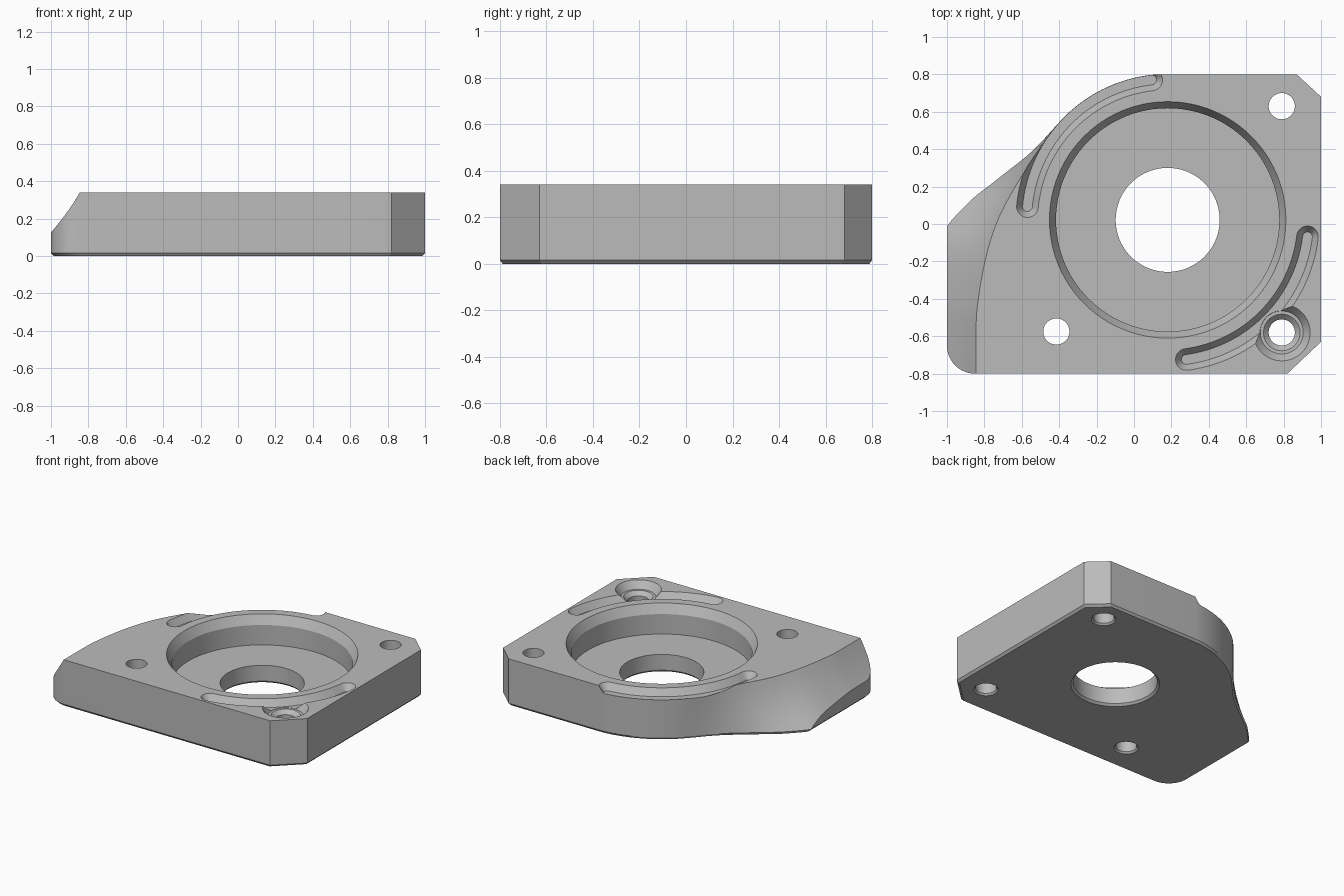
import bpy, bmesh
from math import sin, cos, pi, radians
from mathutils import Vector

cube = bpy.data.objects.get("Cube")
if cube:
    bpy.data.objects.remove(cube, do_unlink=True)

HEIGHT = 0.34
CENTRE = (0.18, 0.022)

grey = bpy.data.materials.new("machined_grey")
grey.use_nodes = True
grey.diffuse_color = (0.5, 0.5, 0.5, 1)
grey.node_tree.nodes["Principled BSDF"].inputs["Base Color"].default_value = grey.diffuse_color


def arc(c, r, a, b, n):
    """Points on an arc, angles in degrees."""
    angles = [radians(a + (b - a) * i / n) for i in range(n + 1)]
    return [(c[0] + r * cos(t), c[1] + r * sin(t)) for t in angles]


def scaled(points, s):
    return [(x * s, y * s) for x, y in points]


def loft(name, layers):
    """Closed solid through outlines given as (points, z)."""
    bm = bmesh.new()
    rings = [[bm.verts.new((x, y, z)) for x, y in pts] for pts, z in layers]
    n = len(rings[0])
    for low, high in zip(rings, rings[1:]):
        for i in range(n):
            j = (i + 1) % n
            bm.faces.new((low[i], low[j], high[j], high[i]))
    bm.faces.new(rings[0][::-1])
    bm.faces.new(rings[-1])
    bmesh.ops.recalc_face_normals(bm, faces=bm.faces)
    mesh = bpy.data.meshes.new(name)
    bm.to_mesh(mesh)
    bm.free()
    mesh.materials.append(grey)
    obj = bpy.data.objects.new(name, mesh)
    bpy.context.collection.objects.link(obj)
    return obj


def lathe(name, c, profile, n=64):
    return loft(name, [(arc(c, r, 0, 360, n)[:-1], z) for r, z in profile])


def spline(ctrl, steps=6):
    """Smooth curve through the control points."""
    p = [Vector(q) for q in ctrl]
    p = [p[0]] + p + [p[-1]]
    out = []
    for a, b, c, d in zip(p, p[1:], p[2:], p[3:]):
        for k in range(steps):
            t = k / steps
            out.append((2 * b + (c - a) * t + (2 * a - 5 * b + 4 * c - d) * t ** 2
                        + (3 * b - a - 3 * c + d) * t ** 3) / 2)
    return out + [p[-1]]


def combine(body, tool, operation):
    mod = body.modifiers.new("cut", 'BOOLEAN')
    mod.object = tool
    mod.operation = operation
    mod.solver = 'EXACT'
    bpy.context.view_layer.objects.active = body
    bpy.ops.object.modifier_apply(modifier=mod.name)
    bpy.data.objects.remove(tool, do_unlink=True)


# Plate blank: rounded corner, three straight sides, two clipped corners
outline = arc((-0.85, -0.65), 0.15, 180, 270, 16) + [
    (0.82, -0.8), (1, -0.63), (1, 0.68), (0.87, 0.8), (-1, 0.8)]
plate = loft("mounting_plate", [(scaled(outline, 0.985), 0),
                                (outline, 0.016), (outline, HEIGHT)])

# Round back-left shoulder flowing into the sloping scoop
shoulder = arc(CENTRE, 0.78, 138.4, 90, 7)
top_edge = spline([(-0.845, -1), (-0.845, -0.6), (-0.835, -0.42), (-0.79, -0.17),
                   (-0.72, 0.04), (-0.61, 0.24), (-0.5, 0.405)] + shoulder)
low_edge = spline([(-1.12, -1), (-1.12, -0.6), (-1.11, -0.36), (-1.06, -0.08),
                   (-0.905, 0.11), (-0.74, 0.238), (-0.55, 0.386)] + shoulder)
beyond = [(0.25, 1.1), (1.3, 1.1), (1.3, -1.1), (-0.8, -1.1)]


def scoop_outline(z):
    u = z / HEIGHT
    f = u + 0.3 * u * (1 - u)
    return [tuple(b.lerp(t, f)) if f <= 1 else tuple(b + (t - b) * f)
            for t, b in zip(top_edge, low_edge)] + beyond


levels = [0.016, 0.05, 0.1, 0.15, 0.2, 0.25, 0.3, HEIGHT, 0.37]
layers = [(scaled(scoop_outline(0), 0.966), -0.02)]
layers += [(scoop_outline(z), z) for z in levels]
combine(plate, loft("scoop_form", layers), 'INTERSECT')

# Stepped central bore with lead-in chamfer
combine(plate, lathe("bore_cutter", CENTRE, [
    (0.303, -0.01), (0.278, 0.015), (0.278, 0.13), (0.597, 0.13),
    (0.597, 0.275), (0.643, 0.36)], 96), 'DIFFERENCE')


# Curved grooves with sloping walls and rounded ends
def groove_outline(a, b, w):
    mid = 0.753
    ends = [arc(CENTRE, mid, t, t, 1)[0] for t in (a, b)]
    return (arc(CENTRE, mid + w, a, b, 32) + arc(ends[1], w, b, b + 180, 12)[1:-1]
            + arc(CENTRE, mid - w, b, a, 32) + arc(ends[0], w, a + 180, a + 360, 12)[1:-1])


for a, b in ((96.5, 174.6), (-82.4, -6.9)):
    tool = loft("groove_cutter", [(groove_outline(a, b, w), z) for w, z in
                                  ((0.026, 0.29), (0.058, HEIGHT), (0.071, 0.36))])
    combine(plate, tool, 'DIFFERENCE')

# Bolt holes, the front-left one countersunk
hole = [(0.092, -0.01), (0.07, 0.012)]
plain = hole + [(0.07, 0.4)]
sunk = hole + [(0.07, 0.26), (0.098, 0.288), (0.115, 0.288), (0.152, HEIGHT), (0.166, 0.36)]
for c, profile in (((0.79, 0.63), plain), ((-0.415, -0.575), plain), ((0.79, -0.58), sunk)):
    combine(plate, lathe("hole_cutter", c, profile, 48), 'DIFFERENCE')

# Smooth curved walls, crisp edges
bpy.ops.object.select_all(action='DESELECT')
plate.select_set(True)
bpy.context.view_layer.objects.active = plate
bpy.ops.object.shade_smooth_by_angle(angle=radians(25))
